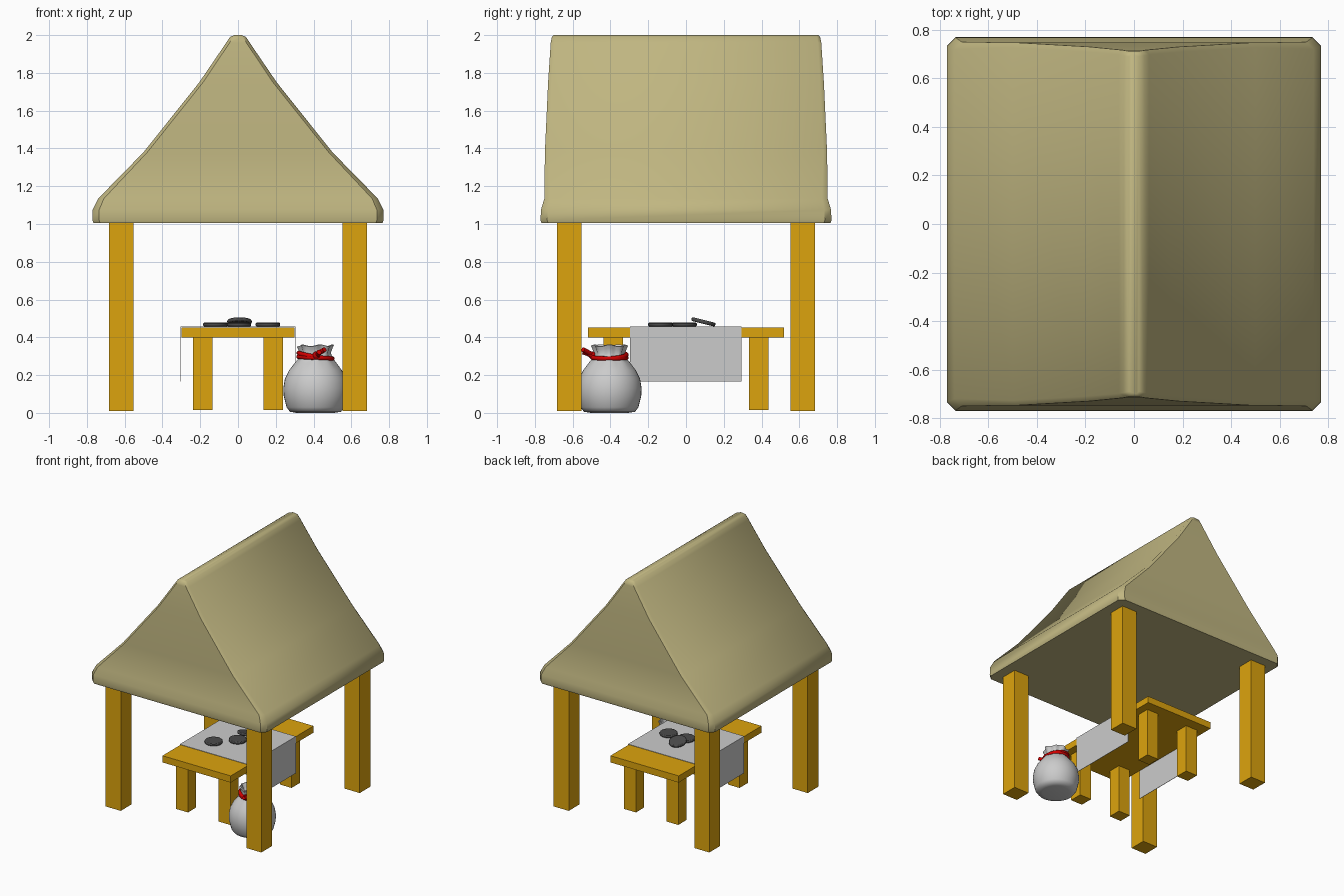
import bpy, bmesh, math
from mathutils import Vector

if "Cube" in bpy.data.objects:
    bpy.data.objects.remove(bpy.data.objects["Cube"])


def material(name, color):
    m = bpy.data.materials.new(name)
    m.diffuse_color = (*color, 1)
    m.use_nodes = True
    m.node_tree.nodes["Principled BSDF"].inputs["Base Color"].default_value = m.diffuse_color
    return m


WOOD = material("wood", (0.72, 0.37, 0.004))
THATCH = material("thatch", (0.53, 0.47, 0.22))
RED = material("red_rope", (0.65, 0.0, 0.0))
DARK = material("dark_metal", (0.07, 0.07, 0.07))


def finish(ob, name, mat=None, smooth=None):
    ob.name = name
    if mat:
        ob.data.materials.append(mat)
    if smooth:
        bpy.ops.object.select_all(action='DESELECT')
        ob.select_set(True)
        bpy.context.view_layer.objects.active = ob
        bpy.ops.object.shade_smooth_by_angle(angle=math.radians(smooth))
    return ob


def box(name, lo, hi, mat):
    lo, hi = Vector(lo), Vector(hi)
    bpy.ops.mesh.primitive_cube_add(size=1, location=(lo + hi) / 2)
    ob = bpy.context.object
    ob.scale = hi - lo
    return finish(ob, name, mat)


def loft(name, rings, mat=None, smooth=None):
    """Skin a stack of closed rings and cap both ends."""
    bm = bmesh.new()
    vs = [[bm.verts.new(p) for p in r] for r in rings]
    n = len(vs[0])
    for a, b in zip(vs, vs[1:]):
        for i in range(n):
            j = (i + 1) % n
            bm.faces.new((a[i], a[j], b[j], b[i]))
    bm.faces.new(vs[0][::-1])
    bm.faces.new(vs[-1])
    bmesh.ops.recalc_face_normals(bm, faces=bm.faces)
    me = bpy.data.meshes.new(name)
    bm.to_mesh(me)
    bm.free()
    ob = bpy.data.objects.new(name, me)
    bpy.context.collection.objects.link(ob)
    return finish(ob, name, mat, smooth)


# Thatched roof: chamfered rectangles narrowing to a rounded ridge
def roof_ring(hx, hy, z, c):
    return [(hx, -hy + c, z), (hx, hy - c, z), (hx - c, hy, z), (-hx + c, hy, z),
            (-hx, hy - c, z), (-hx, -hy + c, z), (-hx + c, -hy, z), (hx - c, -hy, z)]


roof = [(.765, .765, 1.005, .035), (.77, .77, 1.02, .035), (.77, .768, 1.075, .035),
        (.74, .75, 1.135, .03), (.50, .747, 1.38, .02), (.205, .73, 1.75, .02),
        (.062, .716, 1.96, .018), (.042, .71, 1.99, .016), (.02, .70, 2.0, .01)]
loft("roof", [roof_ring(*r) for r in roof], THATCH, 40)

# Corner posts and table legs
for sx in (-1, 1):
    for sy in (-1, 1):
        for name, x, y, h, z0, z1 in (("post", .618, .618, .066, .01, 1.02),
                                      ("table_leg", .186, .385, .052, .015, .41)):
            x, y = x * sx, y * sy
            box(name, (x - h, y - h, z0), (x + h, y + h, z1), WOOD)

# Table top
box("table_top", (-.30, -.52, .40), (.30, .52, .453), WOOD)

# Cloth draped across the table
outline = [(-.304, .165), (-.304, .458), (.304, .458), (.304, .165),
           (.301, .165), (.301, .455), (-.301, .455), (-.301, .165)]
loft("cloth", [[(x, y, z) for x, z in outline] for y in (-.297, .293)])

# Discs on the cloth, one leaning on its neighbour
for x, y, z, tilt in ((-.12, -.135, .468, 0), (.005, -.01, .468, 0),
                      (.158, -.008, .468, 0), (.008, .092, .482, -14)):
    bpy.ops.mesh.primitive_cylinder_add(vertices=24, radius=.065, depth=.02,
                                        location=(x, y, z),
                                        rotation=(math.radians(tilt), 0, 0))
    ob = bpy.context.object
    bev = ob.modifiers.new("rounded", 'BEVEL')
    bev.width, bev.segments = .006, 2
    finish(ob, "disc", DARK, 50)

# Sack with gathered neck and open ruffled mouth: radius, height, ruffle
BX, BY = .41, -.405
sack = [(.10, 0, 0), (.135, .006, 0), (.153, .03, 0), (.168, .09, 0), (.17, .13, 0),
        (.162, .18, 0), (.14, .225, 0), (.108, .265, .02), (.085, .29, .05),
        (.077, .315, .06), (.085, .34, .07), (.091, .355, .08), (.082, .358, .08),
        (.068, .33, .06), (.06, .31, .0)]


def sack_ring(r, z, w, n=40):
    pts = []
    for i in range(n):
        a = math.tau * i / n
        k = r * (1 + w * math.cos(8 * a))
        pts.append((BX + k * math.cos(a), BY + k * math.sin(a),
                    z + .06 * w * math.cos(5 * a)))
    return pts


loft("sack", [sack_ring(*s) for s in sack], None, 60)

# Rope wound twice around the neck
for z, rot in ((.292, (0, .05, 0)), (.302, (.06, .17, 0))):
    bpy.ops.mesh.primitive_torus_add(major_radius=.089, minor_radius=.0125,
                                     major_segments=32, minor_segments=10,
                                     location=(BX, BY, z), rotation=rot)
    finish(bpy.context.object, "rope_loop", RED, 60)

# Loose rope ends and knot
for a, b in (((.41, -.49, .305), (.458, -.545, .335)),
             ((.42, -.495, .305), (.43, -.545, .322))):
    a, b = Vector(a), Vector(b)
    bpy.ops.mesh.primitive_cylinder_add(vertices=12, radius=.013, depth=(b - a).length,
                                        location=(a + b) / 2)
    ob = bpy.context.object
    ob.rotation_euler = (b - a).to_track_quat('Z', 'Y').to_euler()
    finish(ob, "rope_end", RED, 60)
bpy.ops.mesh.primitive_uv_sphere_add(segments=16, ring_count=10, radius=.02,
                                     location=(.415, -.497, .305))
finish(bpy.context.object, "rope_knot", RED, 60)
